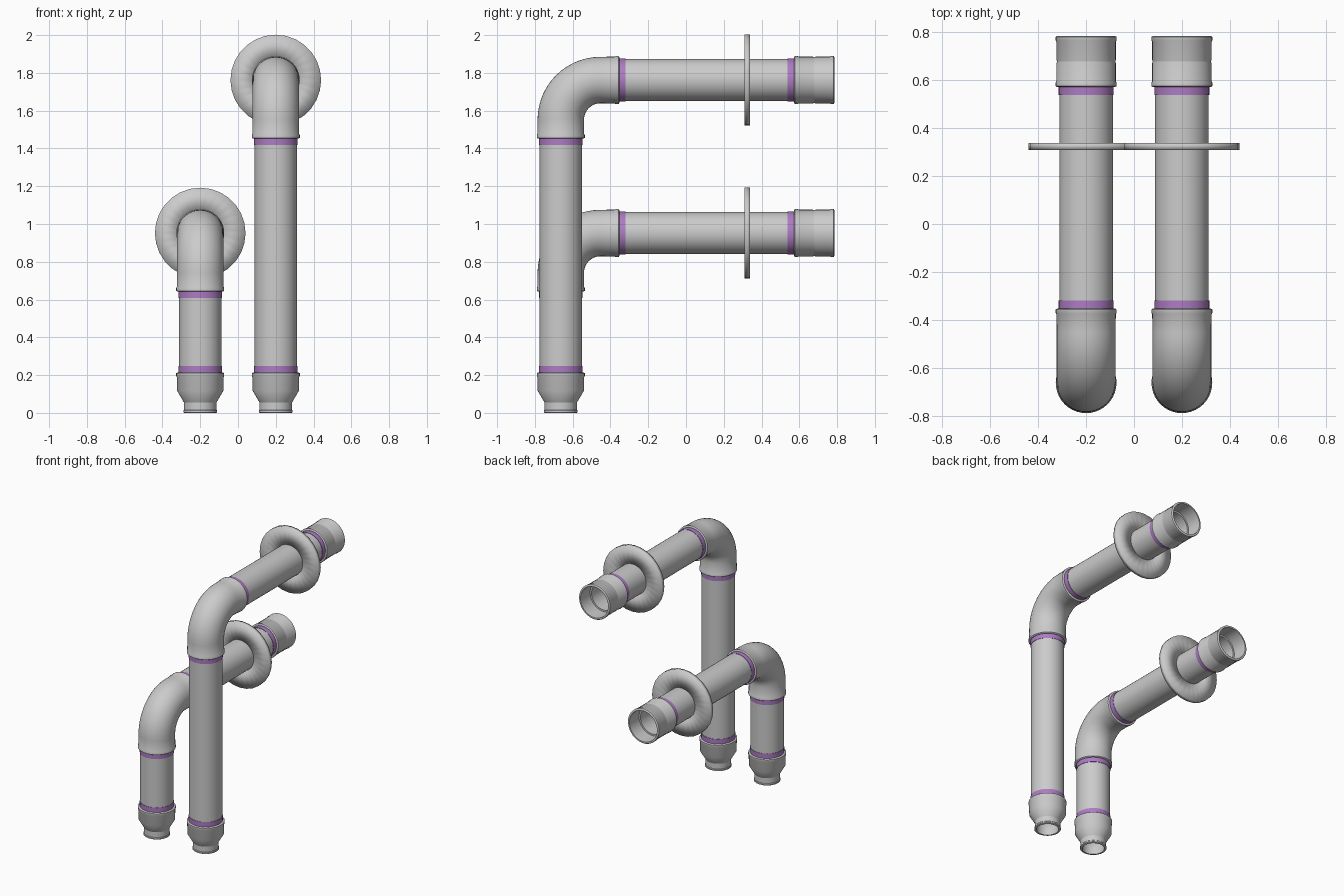
import bpy, bmesh
from math import sin, cos, pi, radians

if "Cube" in bpy.data.objects:
    bpy.data.objects.remove(bpy.data.objects["Cube"])

PIPE_R, BEND_R, STRAIGHT = 0.112, 0.21, 0.10
Y0 = -0.663                      # y of the upright pipes
REACH = BEND_R + STRAIGHT        # elbow centre to socket mouth

purple = bpy.data.materials.new("purple_seal")
purple.diffuse_color = (0.42, 0.2, 0.55, 1)
purple.use_nodes = True
purple.node_tree.nodes["Principled BSDF"].inputs["Base Color"].default_value = purple.diffuse_color


def sweep(name, x, stations, segs=40, angle=30, mat=None):
    """Closed skin of rings; station = (y, z, tilt, radius), tilt 0 is up, pi/2 is +y."""
    bm = bmesh.new()
    rings = []
    for y, z, a, r in stations:
        ring = []
        for i in range(segs):
            t = 2 * pi * i / segs
            u, v = r * cos(t), r * sin(t)
            ring.append(bm.verts.new((x + u, y + v * cos(a), z - v * sin(a))))
        rings.append(ring)
    for k, r0 in enumerate(rings):
        r1 = rings[(k + 1) % len(rings)]
        for i in range(segs):
            j = (i + 1) % segs
            bm.faces.new((r0[i], r0[j], r1[j], r1[i]))
    bmesh.ops.recalc_face_normals(bm, faces=bm.faces)
    me = bpy.data.meshes.new(name)
    bm.to_mesh(me)
    bm.free()
    me.polygons.foreach_set("use_smooth", [True] * len(me.polygons))
    me.set_sharp_from_angle(angle=radians(angle))
    if mat:
        me.materials.append(mat)
    ob = bpy.data.objects.new(name, me)
    bpy.context.collection.objects.link(ob)
    return ob


def upright(profile):
    return [(Y0, z, 0, r) for z, r in profile]


def level(profile, z):
    return [(y, z, pi / 2, r) for y, r in profile]


def tube(a, b, r, inner):
    return [(a, r), (b, r), (b, inner), (a, inner)]


# rolled lip at a socket mouth: (distance from mouth, radius)
LIP = [(0, 0.121), (0.004, 0.127), (0.019, 0.127), (0.025, 0.124)]


def elbow(name, x, top):
    low, mouth = top - REACH, Y0 + REACH
    cy, cz = Y0 + BEND_R, top - BEND_R

    def bend(r):
        n = 14
        return [(cy - BEND_R * cos(pi / 2 * i / n), cz + BEND_R * sin(pi / 2 * i / n),
                 pi / 2 * i / n, r) for i in range(n + 1)]
    st = upright([(low + d, r) for d, r in LIP]) + bend(0.123)
    st += level([(mouth - d, r) for d, r in reversed(LIP)], top)
    st += level([(mouth, 0.113)], top) + bend(0.113)[::-1] + upright([(low, 0.113)])
    sweep(name, x, st)


def pipe_run(tag, x, top):
    low, mouth = top - REACH, Y0 + REACH
    # reducer foot
    foot = [(0, 0.084), (0.003, 0.089), (0.012, 0.089), (0.016, 0.086), (0.055, 0.086),
            (0.118, 0.123)]
    foot += [(0.214 - d, r) for d, r in reversed(LIP)]
    foot += [(0.214, 0.113), (0.122, 0.113), (0.118, 0.108), (0.058, 0.074), (0, 0.074)]
    sweep(tag + "_reducer_foot", x, upright(foot))
    # straight pipes
    sweep(tag + "_upright_pipe", x, upright(tube(0.13, low + 0.09, PIPE_R, 0.1)))
    sweep(tag + "_level_pipe", x, level(tube(mouth - 0.09, 0.675, PIPE_R, 0.1), top))
    elbow(tag + "_elbow", x, top)
    # end coupling with a shallow middle groove
    end = [(0.572 + d, r) for d, r in LIP]
    end += [(0.672, 0.124), (0.676, 0.1225), (0.682, 0.1225), (0.686, 0.124)]
    end += [(0.786 - d, r) for d, r in reversed(LIP)]
    end += [(0.786, 0.113), (0.572, 0.113)]
    sweep(tag + "_end_coupling", x, level(end, top))
    # wall collar, softly shaded all round
    sweep(tag + "_wall_collar", x, level(tube(0.31, 0.339, 0.24, 0.111), top), 28, 180)
    # purple seals beside every socket
    s = (0.1145, 0.111)
    sweep(tag + "_seal_foot", x, upright(tube(0.213, 0.249, *s)), mat=purple)
    sweep(tag + "_seal_elbow_low", x, upright(tube(low - 0.034, low + 0.002, *s)), mat=purple)
    sweep(tag + "_seal_elbow_high", x, level(tube(mouth - 0.002, mouth + 0.034, *s), top), mat=purple)
    sweep(tag + "_seal_coupling", x, level(tube(0.538, 0.574, *s), top), mat=purple)


pipe_run("tall", 0.2, 1.762)
pipe_run("short", -0.2, 0.952)
